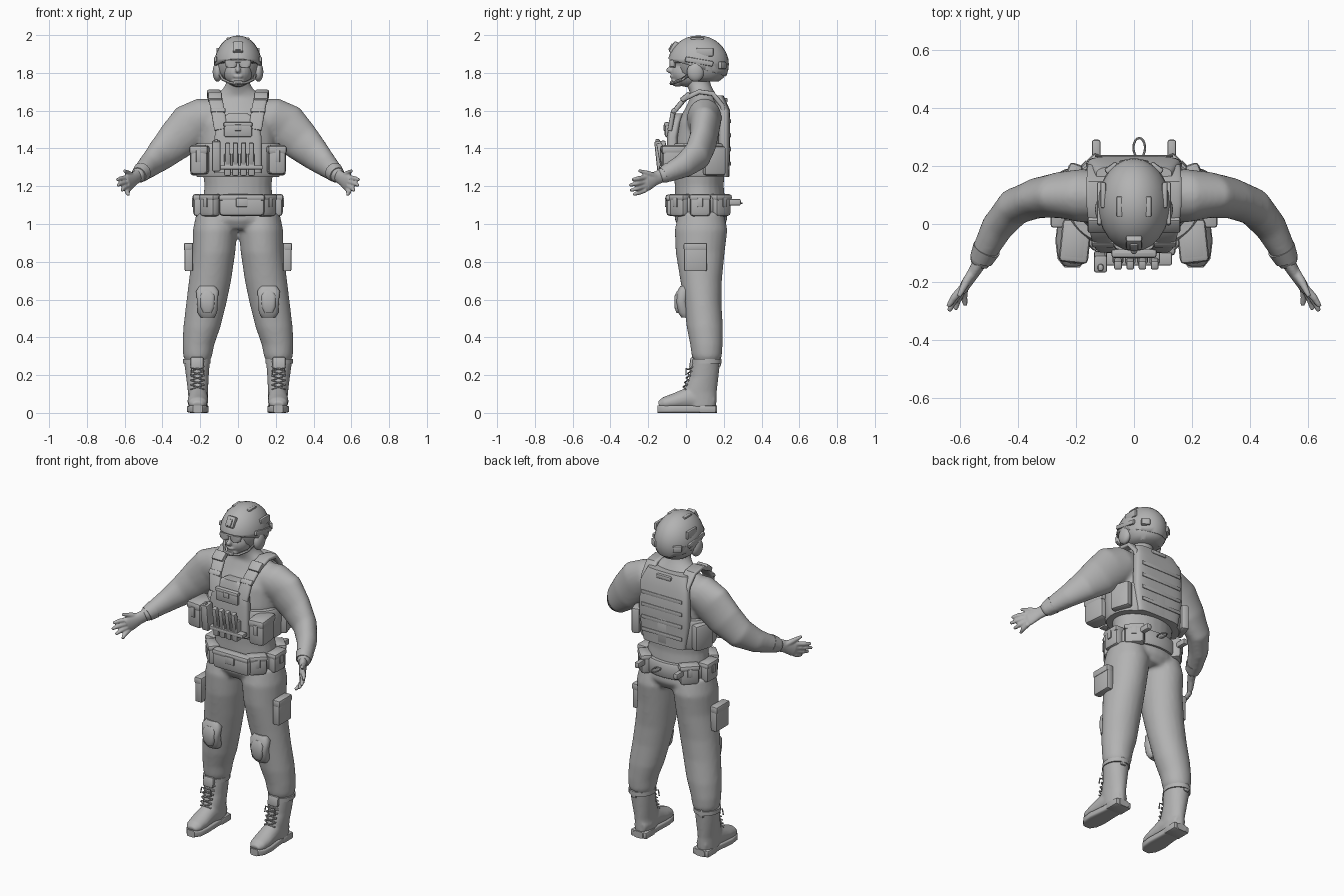
import bpy, bmesh, math
from math import sin, cos, pi, radians
from mathutils import Vector, Matrix

old = bpy.data.objects.get("Cube")
if old:
    bpy.data.objects.remove(old, do_unlink=True)

grey = bpy.data.materials.new("plain grey")
grey.use_nodes = True
tone = (.45, .45, .45, 1)
grey.diffuse_color = tone
grey.node_tree.nodes["Principled BSDF"].inputs["Base Color"].default_value = tone

SIDES = (("left", 1), ("right", -1))
ACROSS = Vector((1, 0, 0))


def finish(name, bm):
    """Turn a bmesh into a named, smooth-shaded object."""
    bmesh.ops.recalc_face_normals(bm, faces=bm.faces)
    mesh = bpy.data.meshes.new(name)
    bm.to_mesh(mesh)
    bm.free()
    mesh.materials.append(grey)
    obj = bpy.data.objects.new(name, mesh)
    bpy.context.collection.objects.link(obj)
    bpy.ops.object.select_all(action="DESELECT")
    obj.select_set(True)
    bpy.context.view_layer.objects.active = obj
    bpy.ops.object.shade_smooth_by_angle(angle=radians(40))
    return obj


def add_loft(bm, rings, n=24, power=1, flat=True, side=None):
    """Skin rings of (x, y, z, radius_a, radius_b); level, or square to the path."""
    centres = [Vector(r[:3]) for r in rings]
    loops = []
    for i, ring in enumerate(rings):
        a, b = ACROSS, Vector((0, 1, 0))
        if not flat:
            t = (centres[min(i + 1, len(rings) - 1)] - centres[max(i - 1, 0)]).normalized()
            a = Vector(side) if side else t.cross(Vector((0, 0, 1)))
            a = (a - t * a.dot(t)).normalized()
            b = a.cross(t)
        loop = []
        for k in range(n):
            c, s = cos(2 * pi * (k + .5) / n), sin(2 * pi * (k + .5) / n)
            c, s = (math.copysign(abs(v) ** power, v) for v in (c, s))
            loop.append(bm.verts.new(centres[i] + a * c * ring[3] + b * s * ring[4]))
        loops.append(loop)
    for low, high in zip(loops, loops[1:]):
        for k in range(n):
            j = (k + 1) % n
            bm.faces.new((low[k], low[j], high[j], high[k]))
    bm.faces.new(loops[0])
    bm.faces.new(loops[-1])


def loft(name, rings, **options):
    bm = bmesh.new()
    add_loft(bm, rings, **options)
    return finish(name, bm)


def add_ball(bm, at, size):
    bmesh.ops.create_uvsphere(bm, u_segments=24, v_segments=16, radius=1,
                              matrix=Matrix.Translation(at) @ Matrix.Diagonal((*size, 1)))


def box(name, at, size, turn=0, tilt=0, bevel=.008):
    """Bevelled block; turn is about z and tilt about x, in degrees."""
    bm = bmesh.new()
    bmesh.ops.create_cube(bm, size=1, matrix=Matrix.Diagonal((*size, 1)))
    bmesh.ops.bevel(bm, geom=bm.edges[:], offset=min(bevel, min(size) * .4), segments=2,
                    profile=.5, affect="EDGES")
    obj = finish(name, bm)
    obj.location = at
    obj.rotation_euler = (radians(tilt), 0, radians(turn))
    return obj


def pouch(name, at, size, turn=0):
    """Rounded block with an overlapping lid and a closing tab on its -y side."""
    box(name, at, size, turn, bevel=.02)
    w, d, h = size
    rot = Matrix.Rotation(radians(turn), 3, "Z")
    box(name + "_lid", Vector(at) + Vector((0, 0, h * .34)), (w + .006, d + .008, h * .3), turn, bevel=.015)
    box(name + "_tab", Vector(at) + rot @ Vector((0, -d / 2 - .002, h * .12)),
        (w * .25, .01, h * .4), turn, bevel=.003)


def cord(name, points, radius=.004):
    loft(name, [(*p, radius, radius) for p in points], n=6, flat=False, side=(.3, .8, .5))


def fuse(obj, voxel, rounds):
    """Merge overlapping volumes into one soft skin."""
    mod = obj.modifiers.new("merge", "REMESH")
    mod.mode, mod.voxel_size, mod.use_smooth_shade = "VOXEL", voxel, True
    mod = obj.modifiers.new("soften", "SMOOTH")
    mod.factor, mod.iterations = .5, rounds


# Body: torso, neck, arms and legs merged together
bm = bmesh.new()
add_loft(bm, [(0, y, z, rx, ry) for z, y, rx, ry in (
    (.97, .08, .15, .11), (1.02, .08, .2, .14), (1.1, .075, .19, .135), (1.2, .07, .178, .13),
    (1.3, .07, .19, .135), (1.43, .075, .2, .14), (1.54, .085, .2, .13), (1.62, .095, .19, .095),
    (1.675, .095, .14, .07), (1.71, .08, .085, .065), (1.74, .065, .064, .065), (1.82, .06, .06, .065))])
for _, s in SIDES:
    add_loft(bm, [(s * x, y, z, rx, rz) for x, y, z, rx, rz in (
        (.1, .095, 1.57, .085, .09), (.18, .097, 1.56, .092, .11), (.25, .1, 1.52, .08, .123),
        (.33, .09, 1.44, .07, .108), (.41, .06, 1.365, .065, .087), (.47, -.01, 1.31, .056, .066),
        (.52, -.105, 1.265, .043, .047), (.535, -.14, 1.25, .034, .037))], flat=False)
    add_loft(bm, [(s * x, y, z, rx, ry) for x, y, z, rx, ry in (
        (.12, .08, 1.06, .1, .12), (.121, .08, .97, .118, .14), (.128, .075, .85, .114, .13),
        (.148, .08, .7, .112, .11), (.168, .088, .58, .107, .1), (.192, .1, .45, .098, .096),
        (.21, .108, .36, .084, .086), (.214, .11, .3, .077, .08), (.214, .11, .265, .06, .064))])
fuse(finish("body", bm), .011, 6)

# Hands: palm, four fingers and a thumb
for label, s in SIDES:
    bm = bmesh.new()
    add_loft(bm, [(s * .52, -.115, 1.262, .026, .036), (s * .55, -.165, 1.24, .021, .036),
                  (s * .58, -.21, 1.218, .018, .046), (s * .588, -.228, 1.21, .014, .04)], flat=False)
    for k, tip in enumerate(((.64, -.285, 1.235), (.637, -.3, 1.205), (.615, -.295, 1.177), (.58, -.28, 1.155))):
        base = Vector((.582, -.212, 1.247 - .022 * k))
        mid = base.lerp(Vector(tip), .55) + Vector((.005, 0, 0))
        add_loft(bm, [(s * p[0], p[1], p[2], r, r) for p, r in (
            (base, .014), (mid, .013), (Vector(tip), .008))], n=10, flat=False)
    add_loft(bm, [(s * .55, -.155, 1.25, .017, .017), (s * .578, -.2, 1.267, .015, .015),
                  (s * .603, -.25, 1.283, .008, .008)], n=10, flat=False)
    fuse(finish(label + "_hand", bm), .005, 2)
    loft(label + "_cuff", [(s * .507, -.085, 1.277, .049, .052), (s * .525, -.122, 1.259, .041, .043)], flat=False)

# Head: skull, jaw, nose, lips and chin
bm = bmesh.new()
for at, size in (((0, .055, 1.87), (.09, .125, .11)), ((0, .01, 1.8), (.075, .088, .075)),
                 ((0, -.045, 1.752), (.036, .034, .026)), ((0, -.085, 1.815), (.014, .02, .017)),
                 ((0, -.07, 1.84), (.01, .018, .03)), ((0, -.072, 1.781), (.026, .013, .01))):
    add_ball(bm, at, size)
fuse(finish("head", bm), .006, 3)

# Helmet shell, cut on a slope from brow to nape
bm = bmesh.new()
add_ball(bm, (0, .065, 1.845), (.125, .162, .153))
bmesh.ops.bisect_plane(bm, geom=bm.verts[:] + bm.edges[:] + bm.faces[:], clear_inner=True,
                       plane_co=(0, -.09, 1.872), plane_no=(0, .3, 1))
helmet = finish("helmet", bm)
shell = helmet.modifiers.new("thickness", "SOLIDIFY")
shell.thickness = .012
loft("helmet_nape", [(0, y, z, rx, ry) for z, y, rx, ry in (
    (1.755, .095, .075, .08), (1.775, .09, .1, .11), (1.805, .085, .117, .13), (1.85, .085, .123, .136))])
box("helmet_mount", (0, -.064, 1.935), (.055, .028, .065), tilt=-30)
box("helmet_mount_clip", (0, -.077, 1.935), (.028, .018, .04), tilt=-30, bevel=.004)
for label, s in SIDES:
    box(label + "_helmet_rail", (s * .119, .07, 1.86), (.016, .15, .028), tilt=-10)
    box(label + "_helmet_patch", (s * .106, .1, 1.91), (.018, .09, .045), bevel=.006)
    box(label + "_helmet_rear_clip", (s * .075, .19, 1.84), (.05, .03, .04), turn=-s * 35)
    box(label + "_helmet_vent", (s * .05, .06, 1.982), (.02, .07, .012), bevel=.005)
    bm = bmesh.new()
    add_ball(bm, (s * .108, .05, 1.805), (.026, .045, .052))
    finish(label + "_ear_cup", bm)
    cord(label + "_chin_strap", [(s * .1, .03, 1.8), (s * .08, -.02, 1.765), (s * .045, -.065, 1.748),
                                (0, -.08, 1.743)], .008)
    # Goggle lens with its temple arm
    loft(label + "_lens", [(s * .036, -.072, z, r, .016) for z, r in (
        (1.828, .018), (1.835, .03), (1.855, .034), (1.868, .03))], power=.7)
    cord(label + "_goggle_arm", [(s * .06, -.065, 1.86), (s * .086, -.02, 1.86), (s * .105, .04, 1.855)], .007)
box("goggle_bridge", (0, -.08, 1.862), (.05, .016, .014))
box("chin_cup", (0, -.074, 1.75), (.05, .02, .02))

# Vest: front panel, back panel and wrap-around band
loft("vest_front_panel", [(0, y, z, r, .03) for z, r, y in (
    (1.27, .125, -.07), (1.46, .125, -.072), (1.53, .11, -.06), (1.565, .085, -.052),
    (1.585, .05, -.045))], n=32, power=.5)
loft("vest_back_panel", [(0, y, z, r, .034) for z, r, y in (
    (1.25, .14, .195), (1.4, .165, .2), (1.6, .16, .2), (1.68, .13, .165))], n=32, power=.55)
loft("vest_band", [(0, .075, z, r, r - .07) for z, r in (
    (1.25, .218), (1.265, .225), (1.41, .23), (1.425, .222))], n=48, power=.85)
for row in range(4):
    box("back_webbing_%d" % row, (0, .234, 1.32 + row * .075), (.27, .006, .022), bevel=.002)
box("back_drag_handle", (0, .205, 1.655), (.1, .03, .025))
pouch("chest_pouch", (0, -.1, 1.5), (.15, .025, .08))
for label, s in SIDES:
    loft(label + "_shoulder_strap", [(s * x, y, z, .036, .013) for x, y, z in (
        (.09, -.085, 1.5), (.105, -.068, 1.59), (.12, -.005, 1.665), (.128, .07, 1.7),
        (.128, .14, 1.69), (.125, .19, 1.63), (.122, .21, 1.55))], n=16, power=.5, flat=False, side=ACROSS)
    box(label + "_strap_buckle", (s * .106, -.066, 1.6), (.08, .022, .03), tilt=-35)
    box(label + "_strap_pad", (s * .122, -.002, 1.672), (.075, .06, .028), tilt=40)
    pouch(label + "_vest_pouch", (s * .202, -.06, 1.34), (.095, .14, .155), turn=s * 6)
    box(label + "_side_plate", (s * .215, .15, 1.335), (.05, .12, .155), turn=s * 18, bevel=.015)

# Magazines in their row of holders
for k in range(4):
    x = -.055 + k * .042
    box("magazine_holder_%d" % k, (x, -.115, 1.315), (.037, .045, .12))
    box("magazine_%d" % k, (x, -.132, 1.37), (.026, .03, .12), tilt=10, bevel=.005)
box("radio", (-.115, -.13, 1.36), (.045, .06, .16), tilt=6)
box("radio_knob", (-.115, -.15, 1.435), (.02, .025, .03))
box("magazine_band", (0, -.12, 1.3), (.26, .045, .022), bevel=.005)

# Belt with pouches set around it
loft("belt", [(0, .075, z, r, r - .048) for z, r in (
    (1.055, .2), (1.065, .206), (1.135, .206), (1.145, .2))], n=48)
pouch("belt_front_pouch", (.02, -.08, 1.1), (.24, .05, .115))
for k, angle in enumerate((-44, 0, 44, 136, 180, 224)):
    a = radians(angle)
    pouch("belt_pouch_%d" % k, (.206 * cos(a), .075 + .155 * sin(a), 1.1),
          (.11, .062, .12), turn=angle + 90)
for label, s in SIDES:
    box(label + "_belt_clip", (s * .13, .25, 1.115), (.03, .08, .035))
cord("belt_ring", [(.018 + .02 * cos(a), .262 + .034 * sin(a), 1.11)
                   for a in (k * pi / 8 for k in range(17))])

for label, s in SIDES:
    # Thigh pouch with a flat flap, and knee pad
    box(label + "_thigh_pouch", (s * .26, .05, .825), (.045, .12, .15))
    box(label + "_thigh_flap", (s * .264, .05, .88), (.045, .124, .04))
    loft(label + "_knee_pad", [(s * .162, y, z, r, .03) for z, y, r in (
        (.505, .005, .036), (.53, -.012, .052), (.59, -.025, .055), (.645, -.016, .06),
        (.672, .0, .042))], power=.7)
    loft(label + "_knee_cap", [(s * .162, y, z, r, .016) for z, y, r in (
        (.53, -.035, .022), (.56, -.046, .036), (.62, -.044, .038), (.645, -.032, .024))], power=.7)
    # Boot: shaft and foot merged, then sole, heel, collar and laces
    bm = bmesh.new()
    add_loft(bm, [(s * x, y, z, rx, ry) for x, y, z, rx, ry in (
        (.21, .08, .03, .05, .08), (.212, .075, .11, .053, .088), (.215, .095, .19, .06, .077),
        (.218, .105, .285, .07, .077))])
    add_loft(bm, [(s * x, y, z, rx, rz) for x, y, z, rx, rz in (
        (.207, .15, .06, .035, .035), (.208, .1, .07, .05, .05), (.211, .02, .078, .052, .062),
        (.213, -.06, .06, .055, .044), (.213, -.115, .05, .049, .034), (.213, -.143, .04, .03, .02))],
        flat=False)
    fuse(finish(label + "_boot", bm), .008, 3)
    loft(label + "_sole", [(s * x, y, .02, r, .02) for x, y, r in (
        (.207, .163, .03), (.207, .14, .05), (.209, .04, .05), (.213, -.06, .058),
        (.213, -.12, .05), (.213, -.15, .026))], power=.4, flat=False)
    box(label + "_heel", (s * .208, .115, .02), (.105, .09, .04))
    loft(label + "_boot_collar", [(s * .218, .107, z, .073, .081) for z in (.262, .286)])
    box(label + "_boot_pull_tab", (s * .225, .175, .27), (.035, .02, .05))
    box(label + "_boot_tongue", (s * .217, .03, .265), (.07, .02, .06), tilt=-8)
    for k in range(6):
        y, z = -.018 + .008 * k, .125 + .024 * k
        for d in (-1, 1):
            cord("%s_lace_%d_%d" % (label, k, d), [(s * .215 - .036 * d, y + .016, z), (s * .215, y + .003, z + .012),
                                                  (s * .215 + .036 * d, y + .02, z + .024)])
    for d in (-1, 1):
        cord("%s_lace_bow_%d" % (label, d), [(s * .215, .012, .23), (s * .215 + .03 * d, 0, .235),
                                            (s * .215 + .035 * d, 0, .2)])
